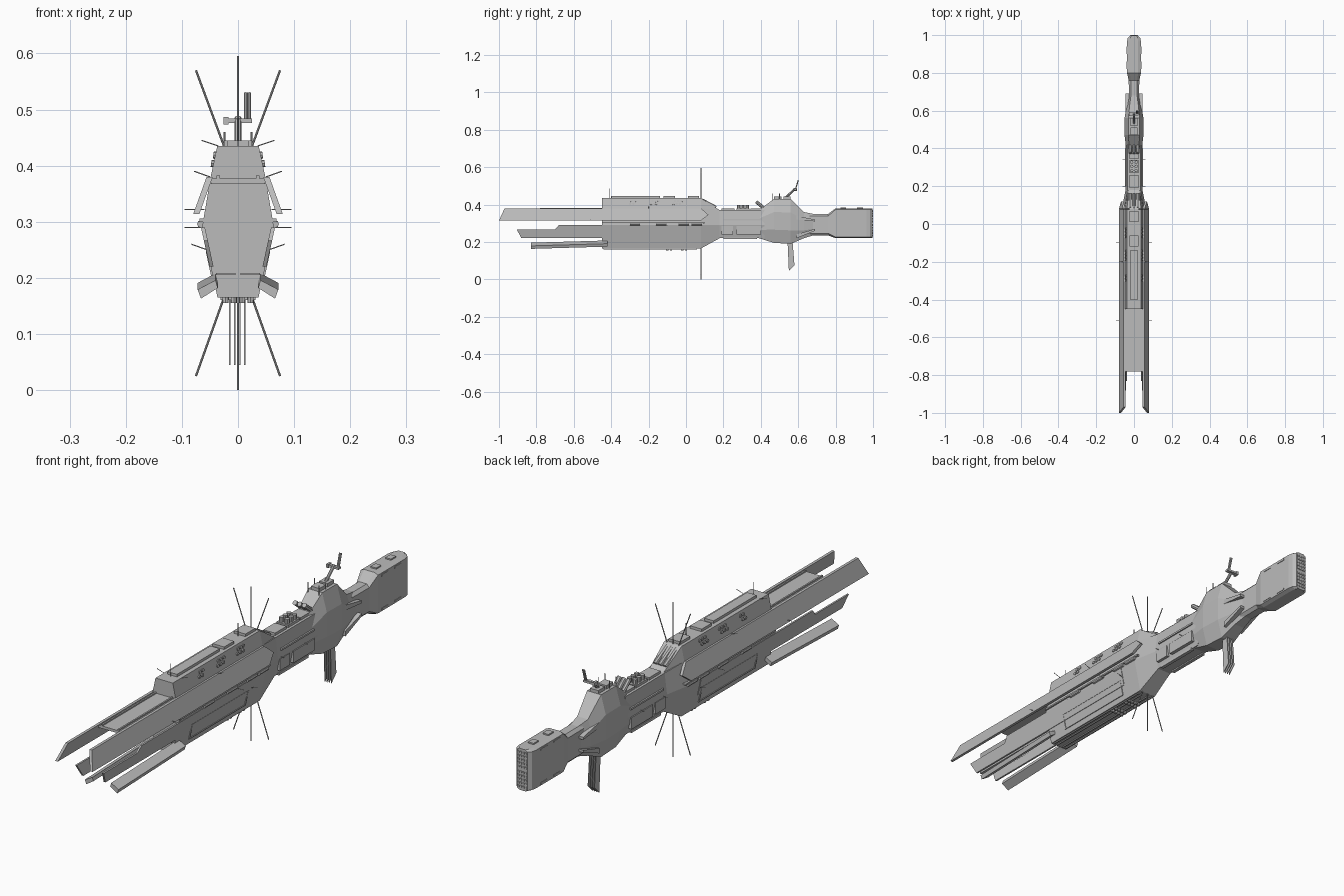
import bpy, bmesh
from mathutils import Vector

cube = bpy.data.objects.get("Cube")
if cube:
    bpy.data.objects.remove(cube)

grey = bpy.data.materials.new("hull grey")
grey.use_nodes = True
grey.diffuse_color = (.5, .5, .5, 1)
grey.node_tree.nodes["Principled BSDF"].inputs["Base Color"].default_value = grey.diffuse_color

# Named heights of the hull and stations along its length
KEEL, BELT, SHOULDER, DECK = .165, .29, .38, .435
BOW, WAIST, NECK, BULGE, STEM, ENGINE = -.45, .08, .18, .42, .68, .8
NECK_LOW, NECK_HIGH = .22, .37


def finish(name, bm):
    bmesh.ops.recalc_face_normals(bm, faces=bm.faces)
    mesh = bpy.data.meshes.new(name)
    bm.to_mesh(mesh)
    bm.free()
    mesh.materials.append(grey)
    part = bpy.data.objects.new(name, mesh)
    bpy.context.collection.objects.link(part)


def skin(bm, rings):
    """Join equal rings of points into a closed solid."""
    rows = [[bm.verts.new(point) for point in ring] for ring in rings]
    for near, far in zip(rows, rows[1:]):
        for i in range(len(near)):
            bm.faces.new((near[i - 1], near[i], far[i], far[i - 1]))
    bm.faces.new(rows[0])
    bm.faces.new(rows[-1])


def loft(name, *rings):
    bm = bmesh.new()
    skin(bm, rings)
    finish(name, bm)


def mirrored_ring(y, half):
    """Close a bottom-to-top half outline of (x, z) with its mirror image."""
    return [(x, y, z) for x, z in half] + [(-x, y, z) for x, z in reversed(half)]


def octagon(y, width, low, high, chamfer=.3):
    cut = (high - low) * chamfer
    return mirrored_ring(y, [(width * .6, low), (width, low + cut),
                             (width, high - cut), (width * .6, high)])


def flank(z):
    """Half width of the hull, widest at the belt."""
    return .064 - (BELT - z) * .22 if z < BELT else .064 - (z - BELT) * .17


def plates(name, outline, half_width, thick, sides=(1, -1)):
    """Side plates from a (y, z) outline, canted by a half width at each height."""
    bm = bmesh.new()
    for side in sides:
        skin(bm, [[(side * (half_width(z) - inset), y, z) for y, z in outline]
                  for inset in (0, thick)])
    finish(name, bm)


def panel(y_start, y_end, low, high):
    return [(y_start, low), (y_end, low), (y_end, high), (y_start, high)]


def boxes(name, size, centres):
    bm = bmesh.new()
    half = Vector(size) / 2
    for centre in centres:
        low, high = Vector(centre) - half, Vector(centre) + half
        skin(bm, [[(low.x, y, low.z), (high.x, y, low.z), (high.x, y, high.z), (low.x, y, high.z)]
                  for y in (low.y, high.y)])
    finish(name, bm)


def rods(name, starts, offset, radius, sides=8):
    """Equal round rods, each reaching from its start by the offset."""
    bm = bmesh.new()
    offset = Vector(offset)
    turn = offset.to_track_quat('Z', 'Y').to_matrix().to_4x4()
    for start in starts:
        turn.translation = Vector(start) + offset / 2
        bmesh.ops.create_cone(bm, cap_ends=True, segments=sides, radius1=radius,
                              radius2=radius, depth=offset.length, matrix=turn)
    finish(name, bm)


def rod_pair(name, starts, offset, radius):
    """The same rods on the left and on the right."""
    for label, side in (("left_", 1), ("right_", -1)):
        rods(label + name, [(side * x, y, z) for x, y, z in starts],
             (side * offset[0], offset[1], offset[2]), radius)


def pair(x, stations, z):
    return [(side * x, y, z) for side in (1, -1) for y in stations]


def spread(count, step, middle=0):
    return [middle + (i - (count - 1) / 2) * step for i in range(count)]


# Main hull, narrowing to the neck
hull = [(flank(z), z) for z in (KEEL, BELT, SHOULDER)]
neck = [(.03, NECK_LOW), (.045, BELT), (.035, NECK_HIGH)]
loft("main_hull", *[mirrored_ring(y, half) for y, half in
                    ((BOW, hull), (WAIST, hull), (NECK, neck), (BULGE, neck))])
deck = [(flank(SHOULDER), SHOULDER), (.037, DECK)]
loft("upper_deck", mirrored_ring(BOW, deck), mirrored_ring(WAIST, deck),
     mirrored_ring(NECK, [(.034, .35), (.03, NECK_HIGH)]))
boxes("long_deck_plate", (.04, .26, .02), [(0, -.27, DECK)])
boxes("short_deck_plates", (.05, .06, .02), [(0, y, DECK) for y in (-.09, .04)])

# Bulge, stem and engine block
loft("rear_bulge", octagon(.39, .04, NECK_LOW, NECK_HIGH), octagon(.47, .05, .195, .43),
     octagon(.56, .05, .19, .43), octagon(.63, .038, NECK_LOW, .36),
     octagon(STEM, .027, .235, .35))
loft("engine_stem", octagon(STEM - .02, .027, .235, .35, .1),
     octagon(.76, .028, .235, .35, .1), octagon(ENGINE, .037, NECK_LOW, SHOULDER, .04))
loft("engine_block", *[octagon(y, width, NECK_LOW, SHOULDER, .04) for y, width in
                       ((ENGINE, .037), (.965, .037), (.985, .033), (.997, .022))])
for row in (-1, 1):
    rods("engine_nozzles", [(x, .98, z) for x in spread(4, .011)
                            for z in spread(5, .014, .3 + row * .038)], (0, .02, 0), .005)
boxes("engine_top_hatches", (.024, .03, .01), [(0, y, SHOULDER) for y in (.84, .93)])
for label, z in (("upper", .365), ("lower", .235)):
    boxes(label + "_engine_hatches", (.006, .04, .006), pair(.036, (.84, .92), z))

# Gussets between bulge and stem
for label, z, drop in (("upper", .34, -.02), ("lower", .24, .03)):
    plates(label + "_gussets", [(.59, z), (.69, z + drop), (.69, z + drop - .01), (.59, z - .02)],
           lambda height: .045, .02)

# Forward prongs and the roof between them
plates("upper_prongs", [(-1, .314), (-.97, SHOULDER), (WAIST, SHOULDER), (.12, .345), (WAIST, .314)],
       lambda z: .056 + (SHOULDER - z) * .36, .011)
plates("middle_prongs", [(-.905, .267), (-.7, .267), (-.68, BELT), (0, BELT),
                         (0, NECK_LOW), (-.88, NECK_LOW)], lambda z: flank(z) + .002, .007)
blade = [(.072, .183), (.04, .2), (.036, .186), (.066, .167)]
for label, side in (("left", 1), ("right", -1)):
    loft(label + "_lower_prong", *[[(side * x, y, z + rise) for x, z in blade]
                                   for y, rise in ((-.83, -.004), (-.42, .008))])
boxes("nose_roof", (.096, .34, .01), [(0, -.61, .372)])
boxes("nose_roof_ribs", (.006, .34, .008), pair(.035, [-.61], .378))
boxes("nose_face_trim", (.035, .008, .004), pair(.022, [BOW], .207))

# Flank rails, armour frames and keel strips
plates("trench_rails", panel(BOW, .1, .3, .306), lambda z: .069, .012)
for y in (-.36, -.02):
    plates("armour_frame_ends", panel(y, y + .005, .185, .245), lambda z: flank(z) + .003, .006)
for z in (.185, .243):
    plates("armour_frame_rails", panel(-.36, -.02, z, z + .004), lambda z: flank(z) + .003, .006)
rods("trench_barrels", pair(.066, (-.3, -.16, -.04, .03), .296), (0, .055, 0), .007)
for x in (.014, .029):
    boxes("keel_strips", (.005, .5, .008), pair(x, [-.19], KEEL))

# Launch ports on the deck sides and belly, tubes on the slope
for middle, count in ((-.29, 2), (-.17, 3), (-.05, 3)):
    for row in (0, 1):
        stations = spread(count, .017, middle + row * .008)
        rod_pair("deck_ports", [(.03, y, .402 + row * .015) for y in stations],
                 (.018 - row * .004, 0, .002), .0065)
rods("belly_ports", [(x, y, KEEL) for x in spread(4, .015) for y in (-.1, -.08, -.02, 0)],
     (0, 0, -.01), .006)
rods("slope_tubes", [(x, .085, .424) for x in spread(3, .02)], (0, .075, -.04), .009)

# Neck panels, turrets and leaning tubes
boxes("front_neck_panels", (.016, .06, .045), pair(.038, [.22], .263))
boxes("rear_neck_panels", (.018, .13, .045), pair(.039, [.335], .263))
boxes("neck_rails", (.016, .2, .007), pair(.039, [.3], .318))
boxes("neck_keel_strips", (.014, .18, .01), pair(.027, [.29], NECK_LOW))
boxes("neck_deck_blocks", (.05, .07, .02), [(0, y, NECK_HIGH) for y in (.225, .305, .38)])
rods("neck_turrets", [(x, y, NECK_HIGH) for x in (-.012, .012) for y in spread(3, .022, .305)],
     (0, 0, .028), .009)
rods("leaning_tubes", [(x, .43, NECK_HIGH) for x in spread(3, .02)], (0, -.055, .045), .009)

# Bridge, mast and its crossbar
boxes("bridge_blocks", (.036, .04, .03), [(0, y, .428) for y in (.49, .54)])
rods("mast", [(0, .53, DECK)], (0, .055, .05), .006)
boxes("mast_crossbar", (.05, .015, .008), [(0, .583, .48)])
boxes("mast_sensor", (.009, .02, .014), [(-.021, .583, .48)])
rods("mast_uprights", [(x, .585, .48) for x in (.014, .02)], (0, .015, .05), .003)
rods("bulge_aerials", pair(.024, (.46, .5), .42), (0, 0, .04), .0015)

# Tail fins under the bulge
for x in spread(4, .009):
    plates("tail_fin", [(.543, .2), (.57, .2), (.58, .075), (.55, .045)],
           lambda z: x, .0025, sides=[1])

# Long aerials around the waist
rods("top_aerial", [(0, WAIST, DECK)], (0, 0, .16), .002)
rods("bottom_aerial", [(0, WAIST, KEEL)], (0, 0, -KEEL), .002)
rod_pair("upper_aerials", [(.025, WAIST, DECK)], (.05, 0, .135), .002)
rod_pair("lower_aerials", [(.025, WAIST, KEEL)], (.05, 0, -.14), .002)

# Whiskers on the flanks and deck
rod_pair("deck_whiskers", [(.035, -.4, DECK)], (.03, 0, .01), .001)
rod_pair("belt_whiskers", [(.06, -.51, .322), (.06, -.1, BELT)], (.035, 0, 0), .001)
rod_pair("flank_whiskers", [(.05, -.2, SHOULDER), (.055, 0, .25)], (.028, 0, .01), .001)
rod_pair("neck_whiskers", [(.04, y, BELT) for y in (.2, .34)], (.02, 0, 0), .001)
rods("signal_whiskers", [(0, y, DECK) for y in (-.41, 0)], (0, 0, .05), .001)
